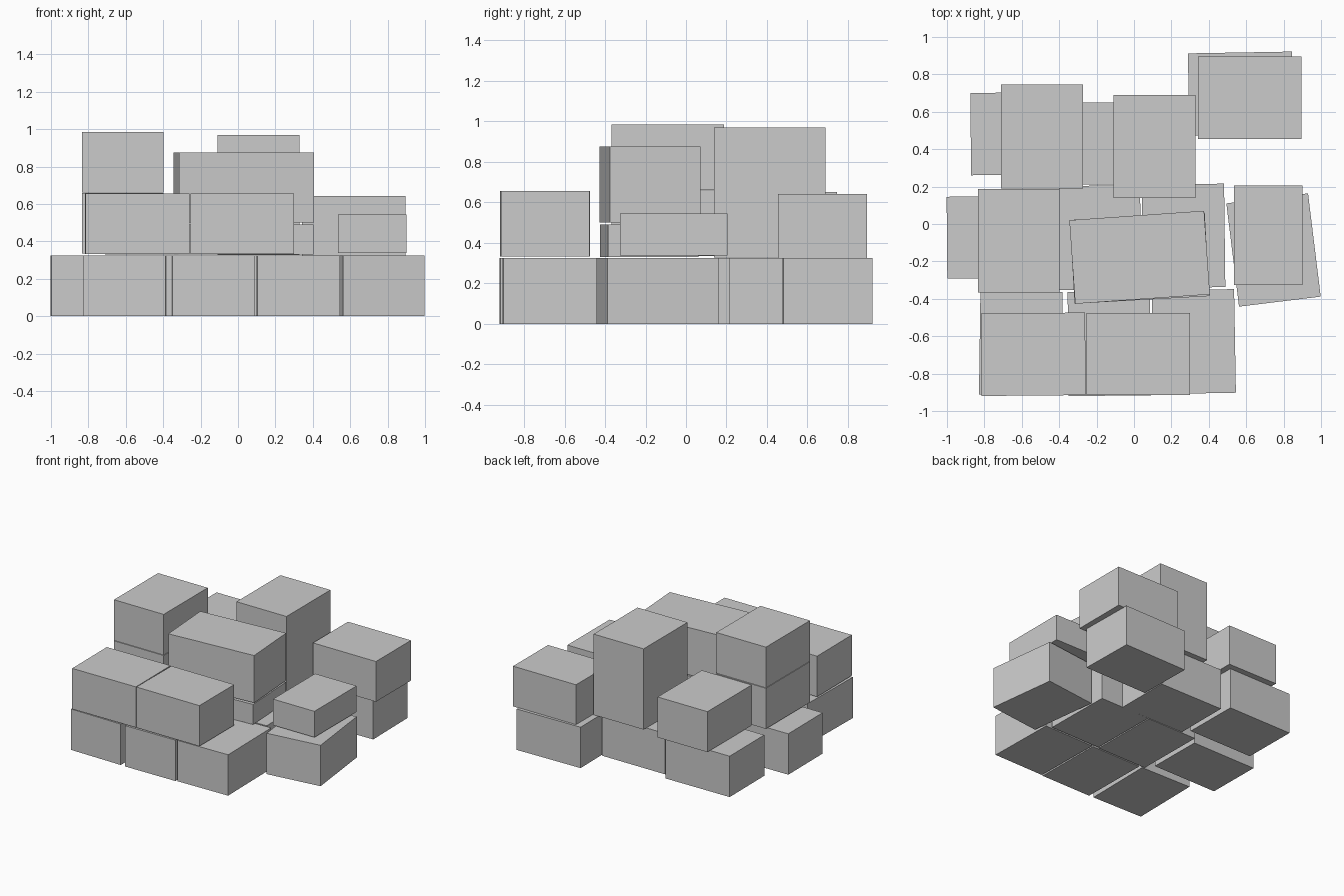
import bpy
import bmesh
from math import radians
from mathutils import Matrix

if "Cube" in bpy.data.objects:
    bpy.data.objects.remove(bpy.data.objects["Cube"])


def box(name, x0, x1, y0, y1, z0, z1, turn=0.0):
    """Flat-faced box filling the given ranges, turned about its own vertical axis."""
    bm = bmesh.new()
    bmesh.ops.create_cube(bm, size=1.0)
    bmesh.ops.scale(bm, vec=(x1 - x0, y1 - y0, z1 - z0), verts=bm.verts)
    bmesh.ops.rotate(bm, cent=(0, 0, 0), matrix=Matrix.Rotation(radians(turn), 3, 'Z'), verts=bm.verts)
    mesh = bpy.data.meshes.new(name)
    bm.to_mesh(mesh)
    bm.free()
    ob = bpy.data.objects.new(name, mesh)
    ob.location = ((x0 + x1) / 2, (y0 + y1) / 2, (z0 + z1) / 2)
    bpy.context.collection.objects.link(ob)
    return ob


# Bottom layer: ten cartons standing on the floor (x range, y range, turn)
floor_layer = {
    "front_left": (-0.825, -0.385, -0.915, -0.36, -0.8),
    "front_middle": (-0.352, 0.088, -0.918, -0.362, 0.6),
    "front_right": (0.1, 0.54, -0.906, -0.352, 1.0),
    "left": (-1.0, -0.44, -0.29, 0.148, 0.5),
    "centre_left": (-0.4, 0.035, -0.352, 0.205, 0.5),
    "centre_right": (0.045, 0.485, -0.34, 0.213, 0.7),
    "right": (0.526, 0.966, -0.417, 0.139, 7.0),
    "back_left": (-0.873, -0.313, 0.263, 0.703, 0.5),
    "back_middle": (-0.272, 0.285, 0.212, 0.65, 0.0),
    "back_right": (0.292, 0.848, 0.478, 0.917, 1.0),
}
for part, (x0, x1, y0, y1, turn) in floor_layer.items():
    box("floor_carton_" + part, x0, x1, y0, y1, 0.0, 0.325, turn)

# Second layer: cartons on top of the floor layer
box("upper_carton_front_left", -0.817, -0.26, -0.917, -0.476, 0.332, 0.655, 0.5)
box("upper_carton_front_right", -0.253, 0.3, -0.914, -0.476, 0.332, 0.655)
box("upper_carton_back_left", -0.71, -0.272, 0.19, 0.745, 0.33, 0.652)
box("upper_carton_back_right", 0.341, 0.895, 0.455, 0.895, 0.322, 0.642)
box("upper_carton_right_small", 0.535, 0.9, -0.325, 0.205, 0.338, 0.545)

# Two-high stacks on the left and at the back
for level, z in (("lower", 0.335), ("upper", 0.662)):
    box("left_stack_" + level, -0.834, -0.397, -0.367, 0.187, z, z + 0.323)
for level, z in (("lower", 0.328), ("upper", 0.649)):
    box("back_stack_" + level, -0.11, 0.33, 0.138, 0.69, z, z + 0.321)

# Three flat cartons piled in the middle, slightly turned
for level, z0, z1, dy, turn in (("bottom", 0.33, 0.49, -0.004, 3.2),
                                ("middle", 0.5, 0.687, 0.0, 4.0),
                                ("top", 0.687, 0.876, 0.0, 4.0)):
    box("flat_carton_" + level, -0.331, 0.391, -0.402 + dy, 0.046 + dy, z0, z1, turn)
